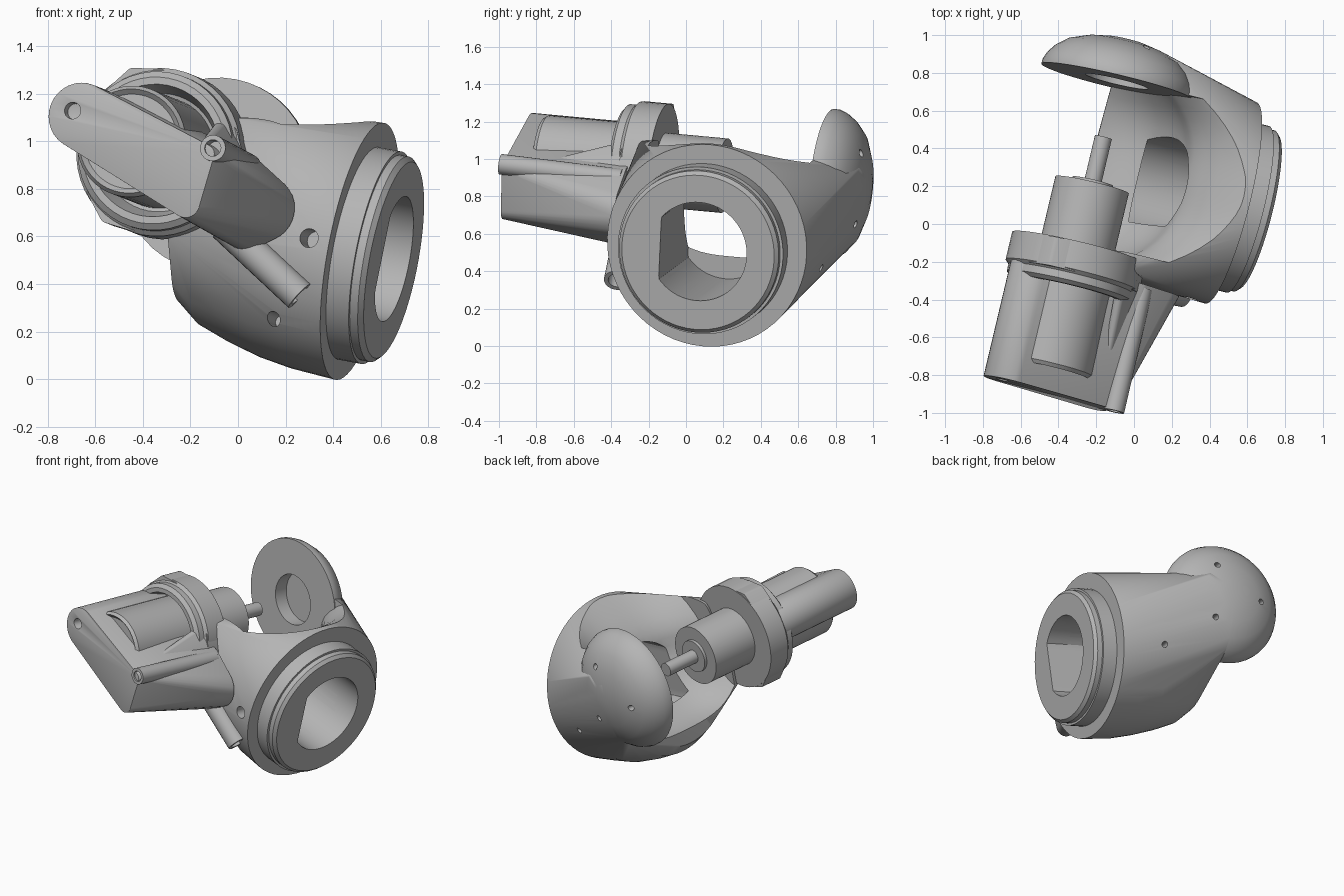
import bpy, bmesh, math
from mathutils import Matrix, Vector

if "Cube" in bpy.data.objects:
    bpy.data.objects.remove(bpy.data.objects["Cube"])

# Tilted working frame: u = flange axis, v = motor axis, w = upward
v = Vector((0.23, 0.97, -0.09)).normalized()
u = Vector((0.95, -0.25, -0.18))
u = (u - v * u.dot(v)).normalized()
w = u.cross(v)
FRAME = Matrix((u, v, w)).transposed().to_4x4()
FRAME.translation = (-0.192, 0.333, 0.899)

grey = bpy.data.materials.new("plain grey")
grey.use_nodes = True
COLOUR = (0.46, 0.46, 0.46, 1)
grey.diffuse_color = COLOUR
grey.node_tree.nodes["Principled BSDF"].inputs["Base Color"].default_value = COLOUR


def finish(bm, name):
    bmesh.ops.recalc_face_normals(bm, faces=bm.faces)
    mesh = bpy.data.meshes.new(name)
    bm.to_mesh(mesh)
    bm.free()
    obj = bpy.data.objects.new(name, mesh)
    bpy.context.collection.objects.link(obj)
    obj.matrix_world = FRAME
    mesh.materials.append(grey)
    return obj


def circle(axis, centre, r, n=48):
    """Circle of points around the flange axis 'u' or motor axis 'v'."""
    pts = []
    for i in range(n):
        t = math.tau * i / n
        p, q = r * math.cos(t), r * math.sin(t)
        pts.append(Vector(centre) + Vector((0, p, q) if axis == "u" else (p, 0, q)))
    return pts


def loft(name, rings, cyclic=False):
    bm = bmesh.new()
    loops = [[bm.verts.new(p) for p in ring] for ring in rings]
    pairs = list(zip(loops, loops[1:]))
    if cyclic:
        pairs.append((loops[-1], loops[0]))
    else:
        bm.faces.new(loops[0])
        bm.faces.new(loops[-1])
    for lo, hi in pairs:
        for i in range(len(lo)):
            j = (i + 1) % len(lo)
            bm.faces.new((lo[i], lo[j], hi[j], hi[i]))
    return finish(bm, name)


def turned(name, profile, cyclic=False):
    """Part turned about the motor axis from (distance, radius) pairs."""
    return loft(name, [circle("v", (0, d, 0), r) for d, r in profile], cyclic)


def hull(name, points):
    bm = bmesh.new()
    for p in points:
        bm.verts.new(p)
    res = bmesh.ops.convex_hull(bm, input=bm.verts)
    junk = set(res["geom_interior"] + res["geom_unused"])
    bmesh.ops.delete(bm, geom=[g for g in junk if isinstance(g, bmesh.types.BMVert)], context="VERTS")
    return finish(bm, name)


def rod(name, start, end, r, n=24):
    start, end = Vector(start), Vector(end)
    d = end - start
    bm = bmesh.new()
    mat = Matrix.Translation((start + end) / 2) @ d.to_track_quat("Z", "Y").to_matrix().to_4x4()
    bmesh.ops.create_cone(bm, cap_ends=True, segments=n, radius1=r, radius2=r, depth=d.length, matrix=mat)
    return finish(bm, name)


cutters = []


def cut(obj, *tools):
    for tool in tools:
        mod = obj.modifiers.new("cut", "BOOLEAN")
        mod.operation = "DIFFERENCE"
        mod.solver = "EXACT"
        mod.object = tool
        if tool not in cutters:
            cutters.append(tool)


# Curved bracket shell joining the flange, motor ring and domed end
DOME = [(0.46, 0.41), (0.5, 0.395), (0.55, 0.36), (0.6, 0.3), (0.64, 0.2), (0.66, 0.1), (0.665, 0.03)]
body = []
for a, c, r in [(0.79, -0.225, 0.55), (0.6, -0.223, 0.54), (0.45, -0.22, 0.52),
                (0.3, -0.21, 0.49), (0.17, -0.2, 0.455), (0.07, -0.18, 0.4)]:
    body += circle("u", (a, -0.02 if a > 0.5 else 0, c), r, 64)
body += [p for p in circle("v", (0, -0.54, 0), 0.33) if p.x > 0.07 and p.z < 0.22]
for d, r in DOME:
    body += [p for p in circle("v", (0, d, 0), r) if p.z < 0.15 and p.x > 0]
shell = hull("bracket_shell", body)

# Open cavity: round below, flaring upward, narrowing towards both ends
outline = [(0.48 * math.cos(t), 0.48 * math.sin(t)) for t in [math.pi * (1 + k / 24) for k in range(25)]]
outline += [(0.495, 0.06), (0.54, 0.13), (0.61, 0.21), (0.72, 0.3), (0.85, 0.4), (0.85, 1), (-0.8, 1), (-0.8, 0.1)]
sections = []
for i in range(-8, 9):
    end = abs(i / 8) ** 3
    s = 1 - 0.18 * end
    sections.append([Vector((x * s - 0.1 * end, 0.445 * i / 8 - 0.005, z * s)) for x, z in outline])
cavity = loft("cavity_cutter", sections)
recess = rod("recess_cutter", (0, 0.3, 0), (0, 0.535, 0), 0.17, 48)

# Stepped flange with a D-shaped bore
flange = loft("flange_ring", [circle("u", (a, -0.03, -0.235), r, 64) for a, r in
                              [(0.76, 0.455), (0.89, 0.455), (0.89, 0.44), (0.925, 0.44), (0.945, 0.42)]])
bore = loft("bore_cutter", [
    [Vector((a, max(p.y, -0.24), p.z)) for p in circle("u", (0, -0.03, -0.23), 0.268, 64)]
    for a in (0.3, 1.1)])
side_hole = rod("side_hole_cutter", (0.7, -0.8, -0.235), (0.7, -0.43, -0.235), 0.04)
low_hole = rod("low_hole_cutter", (0.58, -0.8, -0.59), (0.58, -0.25, -0.59), 0.03)
back_hole = rod("back_hole_cutter", (0.5, 0.4, -0.35), (0.5, 0.8, -0.35), 0.02)
cut(shell, cavity, recess, bore, side_hole, low_hole, back_hole)
cut(flange, bore)

# Domed end disc with a bearing recess and three screw holes
dome = turned("domed_end_disc", [(0.53, 0.17), (0.435, 0.17), (0.435, 0.41)] + DOME)
for i in range(3):
    t = math.radians(70 + 120 * i)
    x, z = 0.22 * math.cos(t), 0.22 * math.sin(t)
    hole = rod("dome_hole_cutter", (x, 0.58, z), (x, 0.8, z), 0.02, 16)
    cut(dome, hole)
    cut(shell, hole)

# Motor ring with raised lip and small lugs blended into its rim
turned("motor_ring", [(-0.47, 0.19), (-0.47, 0.355), (-0.62, 0.355), (-0.64, 0.335), (-0.68, 0.335),
                      (-0.7, 0.31), (-0.7, 0.28), (-0.6, 0.25), (-0.58, 0.19)], True)
for angle in (120, 242, 5):
    t = math.radians(angle)
    lug = []
    for d in (-0.63, -0.475):
        lug += circle("v", (0.345 * math.cos(t), d, 0.345 * math.sin(t)), 0.03, 16)
        for side in (-0.35, 0.35):
            lug += circle("v", (0.32 * math.cos(t + side), d, 0.32 * math.sin(t + side)), 0.03, 16)
    hull("ring_lug", lug)

# Motor: rear can, front gearbox, boss and shaft
turned("motor_can", [(-1.12, 0.2), (-1.14, 0.22), (-1.12, 0.235), (-0.5, 0.235)])
turned("motor_gearbox", [(-0.5, 0.2), (-0.13, 0.2), (-0.13, 0.11), (-0.11, 0.11), (-0.11, 0.03)])
rod("motor_shaft", (0, -0.13, 0), (0, 0.13, 0), 0.046)

# Motor cover: rounded bar that flares towards the bracket
cover = []
for d, corners in [(-1.26, [(-0.2, 0.06, 0.14), (0.36, 0, 0.04), (0.32, -0.22, 0.06)]),
                   (-0.58, [(-0.2, 0.06, 0.14), (0.37, 0.02, 0.05), (0.48, -0.15, 0.14), (0.43, -0.25, 0.09)])]:
    for x, z, r in corners:
        cover += circle("v", (x, d, z), r, 32)
motor_cover = hull("motor_cover", cover)
boss = rod("cover_screw_boss", (0.39, -1.27, 0.03), (0.39, -0.6, 0.01), 0.055)
for part, x, z in [(motor_cover, -0.24, 0.075), (boss, 0.39, 0.03)]:
    cut(part, rod("screw_hole_cutter", (x, -1.4, z), (x, -1.2, z), 0.035))
bevel = motor_cover.modifiers.new("soft edges", "BEVEL")
bevel.width = 0.012
bevel.segments = 2
bevel.angle_limit = math.radians(50)

# Rib beside the open window, rising from the cover to the ring
hull("cover_rib", circle("v", (0.29, -1.05, 0.03), 0.02, 16) + circle("v", (0.25, -0.62, 0.16), 0.03, 16)
     + circle("v", (0.36, -0.62, 0.02), 0.03, 16))

# Cable tube on the front of the bracket
tube = rod("cable_tube", (0.33, -0.57, -0.25), (0.7, -0.53, -0.48), 0.068)
cut(tube, rod("tube_cutter", (0.6, -0.541, -0.418), (0.78, -0.521, -0.53), 0.045))

# Bake the cuts, remove the cutters, smooth the curved faces
bpy.context.view_layer.update()
parts = [o for o in bpy.context.collection.objects if o.type == "MESH" and o not in cutters
         and o.data.materials and o.data.materials[0] == grey]
graph = bpy.context.evaluated_depsgraph_get()
for obj in parts:
    if obj.modifiers:
        baked = bpy.data.meshes.new_from_object(obj.evaluated_get(graph))
        obj.modifiers.clear()
        obj.data = baked
for tool in cutters:
    bpy.data.objects.remove(tool)
bpy.ops.object.select_all(action="DESELECT")
for obj in parts:
    obj.select_set(True)
bpy.context.view_layer.objects.active = parts[0]
bpy.ops.object.shade_smooth_by_angle(angle=math.radians(32))
